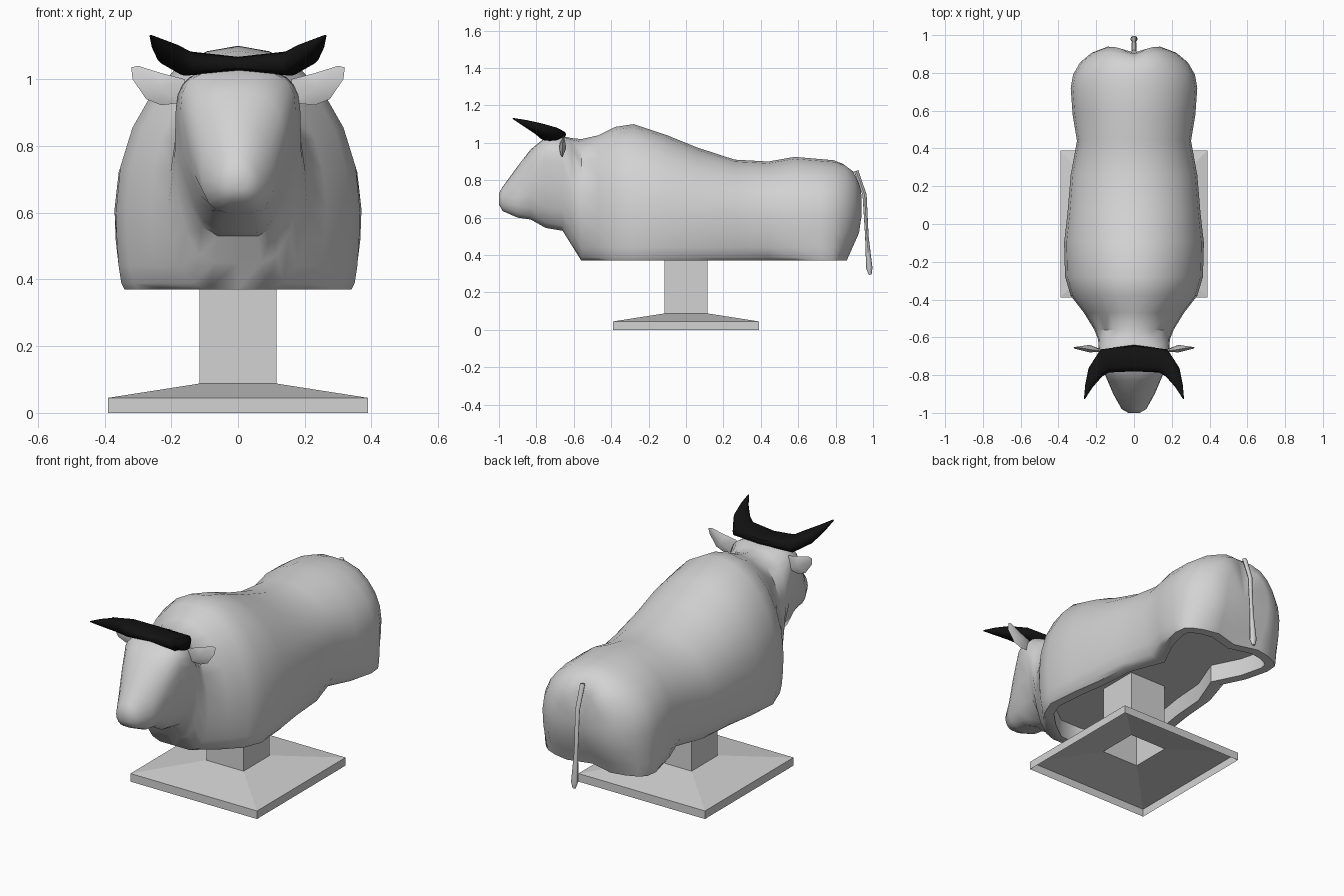
import bpy, bmesh, math
from mathutils import Vector

if "Cube" in bpy.data.objects:
    bpy.data.objects.remove(bpy.data.objects["Cube"])


def material(name, c):
    m = bpy.data.materials.new(name)
    m.diffuse_color = (c, c, c, 1)
    m.use_nodes = True
    m.node_tree.nodes["Principled BSDF"].inputs["Base Color"].default_value = m.diffuse_color
    return m


GREY = material("pale_grey", 0.65)
BLACK = material("black", 0.006)


def finish(bm, name, mat, angle=None):
    bmesh.ops.remove_doubles(bm, verts=bm.verts, dist=0.0005)
    bmesh.ops.recalc_face_normals(bm, faces=bm.faces)
    me = bpy.data.meshes.new(name)
    bm.to_mesh(me)
    bm.free()
    me.materials.append(mat)
    ob = bpy.data.objects.new(name, me)
    bpy.context.collection.objects.link(ob)
    if angle:
        bpy.ops.object.select_all(action='DESELECT')
        ob.select_set(True)
        bpy.context.view_layer.objects.active = ob
        bpy.ops.object.shade_smooth_by_angle(angle=math.radians(angle))
    return ob


def loft(rings, cap_start=True, cap_end=True):
    bm = bmesh.new()
    rows = [[bm.verts.new(p) for p in r] for r in rings]
    n = len(rows[0])
    for a, b in zip(rows, rows[1:]):
        for i in range(n):
            j = (i + 1) % n
            bm.faces.new((a[i], a[j], b[j], b[i]))
    if cap_start:
        bm.faces.new(rows[0])
    if cap_end:
        bm.faces.new(rows[-1])
    return bm


# Base plate and post: one open square shell
square = [(-1, -1), (1, -1), (1, 1), (-1, 1)]
profile = [(0.39, 0), (0.39, 0.045), (0.115, 0.088), (0.115, 0.475)]
finish(loft([[(x * r, y * r, z) for x, y in square] for r, z in profile],
            cap_start=False), "pedestal", GREY)


def rump(x, y, z):
    # tuck the low rear forward and groove the middle
    if y > .78:
        k = min(1, .5 + (z - .37) * 2.8)
        groove = (.25 + .5 * (1 - k)) * math.exp(-(x / .06) ** 2)
        y = .78 + (y - .78) * k * (1 - groove)
    return (x, y, z)


def body_ring(y, zt, zm, zb, w, wb, p):
    half = []
    for i in range(7):
        a = math.pi / 2 * i / 6
        half.append((w * math.sin(a) ** (2 / p), zm + (zt - zm) * abs(math.cos(a)) ** (2 / p)))
    for i in range(1, 5):
        a = math.pi / 2 * i / 4
        half.append((wb + (w - wb) * math.cos(a), zm - (zm - zb) * math.sin(a)))
    half.append((0, zb))
    full = half + [(-x, z) for x, z in half[-2:0:-1]]
    return [rump(x, y, z) for x, z in full]


# Head: y, top z, widest z, bottom z, half width
head = [(-1, .73, .70, .67, .03), (-.98, .765, .69, .635, .065), (-.9, .875, .7, .6, .11),
        (-.83, .965, .8, .59, .14), (-.75, 1.03, .91, .545, .172), (-.66, 1.035, .9, .53, .187)]
rings = [body_ring(*s, s[4] * .32, 2 + .8 * min(1, max(0, (s[0] + .9) / .15))) for s in head]
rings.append(body_ring(-.61, 1.025, .76, .45, .19, .07, 2.4))
# Torso: y, top z, half width, bottom half width
torso = [(-.56, 1.02, .21, .09), (-.47, 1.04, .265, .21), (-.38, 1.085, .335, .3),
         (-.28, 1.1, .365, .34), (-.1, 1.04, .37, .325), (.06, .975, .352, .3),
         (.26, .91, .335, .285), (.44, .9, .302, .215), (.58, .925, .325, .285),
         (.72, .913, .335, .32)]
rings += [body_ring(y, zt, .61, .37, w, wb, 2) for y, zt, w, wb in torso]
# Rump: rounded end
for k in range(1, 6):
    c = math.cos(math.pi * k / 10) if k < 5 else 0
    w = .335 * c ** .75
    rings.append(body_ring(.72 + .23 * math.sin(math.pi * k / 10), .61 + .303 * c ** .4,
                           .61, .37, w, w * .97, 2))

bm = loft(rings, cap_end=False)
bmesh.ops.remove_doubles(bm, verts=bm.verts, dist=0.0005)
bmesh.ops.recalc_face_normals(bm, faces=bm.faces)
# Hollow underside: inset rim, then raised ceiling
under = [f for f in bm.faces if all(v.co.z < .3705 for v in f.verts)]
bmesh.ops.inset_region(bm, faces=under, thickness=.05, use_even_offset=True)
ext = bmesh.ops.extrude_face_region(bm, geom=under)
bmesh.ops.delete(bm, geom=under, context='FACES')
for g in ext["geom"]:
    if isinstance(g, bmesh.types.BMVert):
        g.co.z += .10
finish(bm, "body", GREY, 42)


# Tubes along a path: centre point, flat radius, upright radius
def tube(points, sides, power=1.0):
    rings = []
    c = [Vector(p[:3]) for p in points]
    for i, p in enumerate(points):
        t = (c[min(i + 1, len(c) - 1)] - c[max(i - 1, 0)]).normalized()
        ref = Vector((0, 0, 1)) if abs(t.z) < .75 else Vector((0, 1, 0))
        side = t.cross(ref).normalized()
        up = side.cross(t)
        ring = []
        for k in range(sides):
            a = 2 * math.pi * k / sides
            u, v = (math.copysign(abs(f) ** power, f) for f in (math.cos(a), math.sin(a)))
            ring.append(c[i] + side * u * p[3] + up * v * p[4])
        rings.append(ring)
    return loft(rings)


# Horns: one bar over the poll sweeping to both tips
horn = [(0, -.71, 1.045, .07, .022), (.155, -.725, 1.047, .065, .037),
        (.205, -.785, 1.075, .042, .032), (.24, -.86, 1.105, .02, .018),
        (.262, -.925, 1.13, .003, .003)]
left = [(-x, y, z, a, b) for x, y, z, a, b in horn[:0:-1]]
finish(tube(left + horn, 12, .75), "horns", BLACK, 45)

# Tail with a tuft: y, z, radius
tail = [(.91, .85, .014), (.955, .72, .013), (.967, .5, .011), (.98, .33, .02), (.985, .295, .009)]
finish(tube([(0, y, z, r, r * .85) for y, z, r in tail], 8), "tail", GREY, 50)

# Ears: cupped leaf shapes
outline = [(.16, 1.0), (.23, 1.018), (.3, 1.04), (.32, 1.035), (.316, 1.0),
           (.275, .94), (.23, .922), (.16, .93)]
for s, name in ((1, "right_ear"), (-1, "left_ear")):
    bm = bmesh.new()
    rim = [bm.verts.new((s * x, -.675 + .1 * (x - .2) + .2 * abs(z - .98), z)) for x, z in outline]
    for depth in (-.015, .025):
        mid = bm.verts.new((s * .235, -.665 + depth, .972))
        for i in range(len(rim)):
            bm.faces.new((rim[i], rim[(i + 1) % len(rim)], mid))
    finish(bm, name, GREY, 40)
